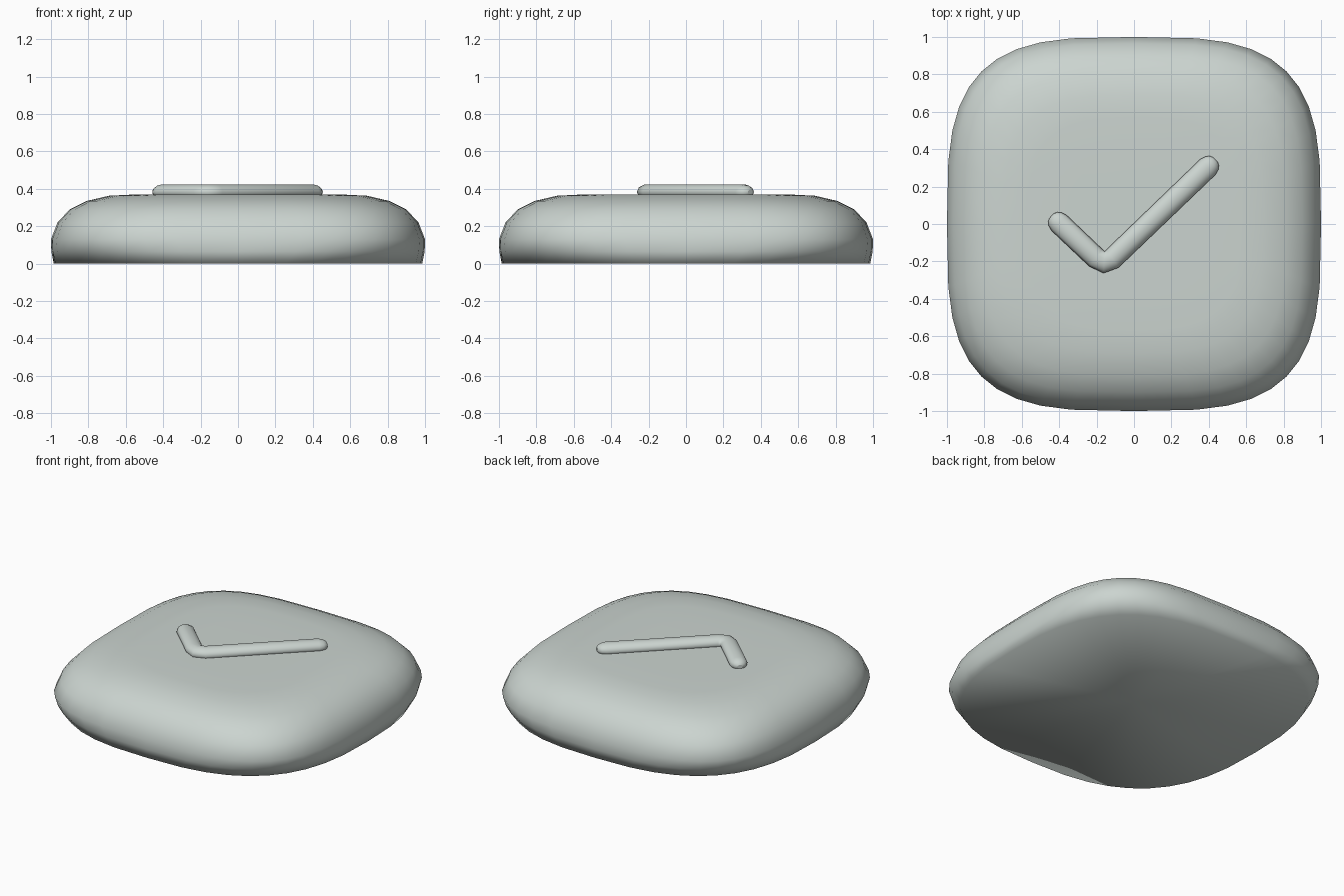
import bpy, bmesh
from math import sin, cos, tau, copysign
from mathutils import Vector

cube = bpy.data.objects.get("Cube")
if cube:
    bpy.data.objects.remove(cube, do_unlink=True)

SIDES = 40


def make_material(name, color):
    mat = bpy.data.materials.new(name)
    mat.use_nodes = True
    mat.diffuse_color = color
    mat.node_tree.nodes["Principled BSDF"].inputs["Base Color"].default_value = color
    return mat


def add_object(name, data, mat):
    obj = bpy.data.objects.new(name, data)
    data.materials.append(mat)
    bpy.context.collection.objects.link(obj)
    return obj


def squircle(size, power):
    """Points of a rounded square with the given half width."""
    for i in range(SIDES):
        c, s = cos(tau * i / SIDES), sin(tau * i / SIDES)
        yield (copysign(abs(c) ** (2 / power), c) * size,
               copysign(abs(s) ** (2 / power), s) * size)


grey = make_material("pale_sage_grey", (0.60, 0.66, 0.63, 1))

# Pillow body: stacked rounded squares (half width, height, squareness)
profile = [(0.985, 0, 2.75), (0.998, 0.065, 3.15), (1, 0.13, 3.4),
           (0.965, 0.22, 3.4), (0.9, 0.29, 3.4), (0.81, 0.335, 3.3),
           (0.69, 0.363, 3.2), (0.57, 0.369, 3.0), (0.35, 0.37, 2.8)]
bm = bmesh.new()
rings = [[bm.verts.new((x, y, z)) for x, y in squircle(size, power)]
         for size, z, power in profile]
for low, high in zip(rings, rings[1:]):
    for i in range(SIDES):
        j = (i + 1) % SIDES
        bm.faces.new((low[i], low[j], high[j], high[i]))
# Close the underside and the top with fans
for ring, z in ((rings[0], 0), (rings[-1], 0.37)):
    centre = bm.verts.new((0, 0, z))
    for i in range(SIDES):
        bm.faces.new((ring[i], ring[(i + 1) % SIDES], centre))
bmesh.ops.recalc_face_normals(bm, faces=bm.faces[:])
for face in bm.faces:
    face.smooth = True
mesh = bpy.data.meshes.new("pillow_body")
bm.to_mesh(mesh)
bm.free()
add_object("pillow_body", mesh, grey)

# Raised tick: a slightly flattened tube with rounded ends
path = [Vector(p) for p in ((-0.4, 0.005, 0), (-0.205, -0.18, 0), (-0.16, -0.205, 0),
                            (-0.115, -0.185, 0), (0.395, 0.305, 0))]
cap = [(0.056, 0.3), (0.048, 0.6), (0.03, 0.85)]
start = (path[0] - path[1]).normalized()
end = (path[-1] - path[-2]).normalized()
points = [(path[0] + start * d, r) for d, r in cap]
points += [(p, 1) for p in path]
points += [(path[-1] + end * d, r) for d, r in reversed(cap)]

curve = bpy.data.curves.new("tick_mark", "CURVE")
curve.dimensions = "3D"
curve.bevel_depth = 0.058
curve.bevel_resolution = 3
curve.use_fill_caps = True
spline = curve.splines.new("POLY")
spline.points.add(len(points) - 1)
for point, (position, radius) in zip(spline.points, points):
    point.co = (*position, 1)
    point.radius = radius
spline.use_smooth = True
tick = add_object("tick_mark", curve, grey)
tick.location.z = 0.383
tick.scale.z = 0.72
